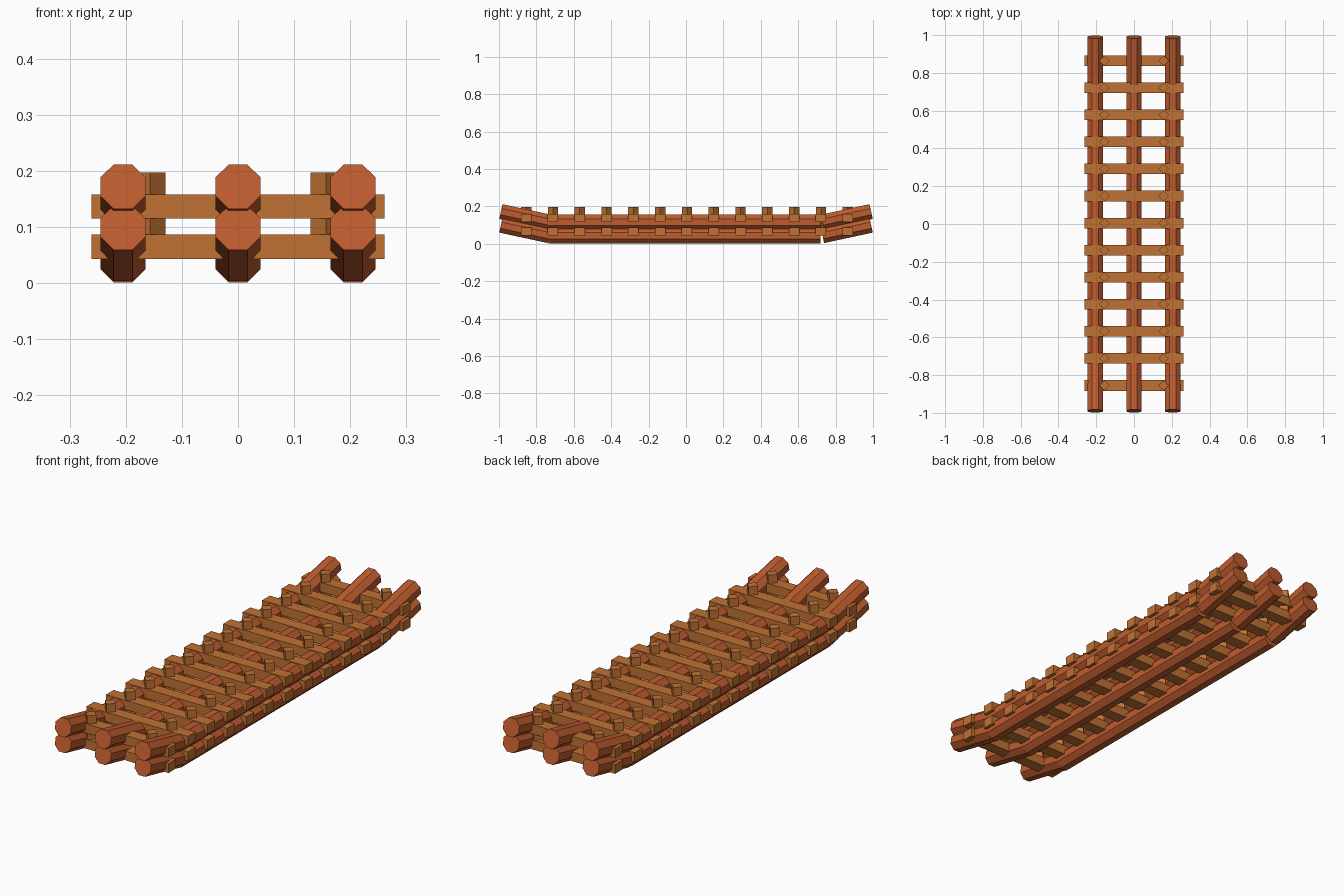
import bpy, math
from mathutils import Vector

cube = bpy.data.objects.get("Cube")
if cube:
    bpy.data.objects.remove(cube)


def material(name, color):
    m = bpy.data.materials.new(name)
    m.use_nodes = True
    m.diffuse_color = color
    m.node_tree.nodes["Principled BSDF"].inputs["Base Color"].default_value = color
    return m


LOG = material("red brown log", (0.52, 0.108, 0.028, 1))
PLANK = material("golden brown timber", (0.53, 0.168, 0.034, 1))


def log(name, start, end, radius=0.0437):
    """Eight-sided log with flats facing up and sideways."""
    a, b = Vector(start), Vector(end)
    d = b - a
    bpy.ops.mesh.primitive_cylinder_add(vertices=8, radius=radius, depth=d.length)
    ob = bpy.context.object
    ob.name = name
    for v in ob.data.vertices:
        c, s = math.cos(math.pi / 8), math.sin(math.pi / 8)
        v.co.x, v.co.y = v.co.x * c - v.co.y * s, v.co.x * s + v.co.y * c
    ob.location = (a + b) / 2
    ob.rotation_euler = (-math.atan2(d.y, d.z), 0, 0)
    ob.data.materials.append(LOG)


def block(name, center, size, turn=0):
    bpy.ops.mesh.primitive_cube_add(size=1, location=center, rotation=(0, 0, turn))
    ob = bpy.context.object
    ob.name = name
    ob.scale = size
    ob.data.materials.append(PLANK)


# Two layers of long logs with upturned ends
for x in (-0.205, 0, 0.205):
    for layer, z in (("lower", 0.042), ("upper", 0.115)):
        log(layer + "_middle_log", (x, -0.735, z), (x, 0.72, z))
        for end, s in (("front", -1), ("back", 1)):
            log(layer + "_" + end + "_log",
                (x, s * 0.73, z + 0.001), (x, s * 0.99, z + 0.057))

# Crossbars in both layers, tied by diamond-turned pegs
for i in range(13):
    y = 0.005 + (i - 6) * 0.1433
    for layer, z in (("lower", 0.065), ("upper", 0.137)):
        block(layer + "_crossbar", (0, y, z), (0.522, 0.056, 0.043))
    for side, x in (("right", -0.157), ("left", 0.157)):
        block(side + "_peg", (x, y, 0.124), (0.039, 0.039, 0.146), math.pi / 4)
